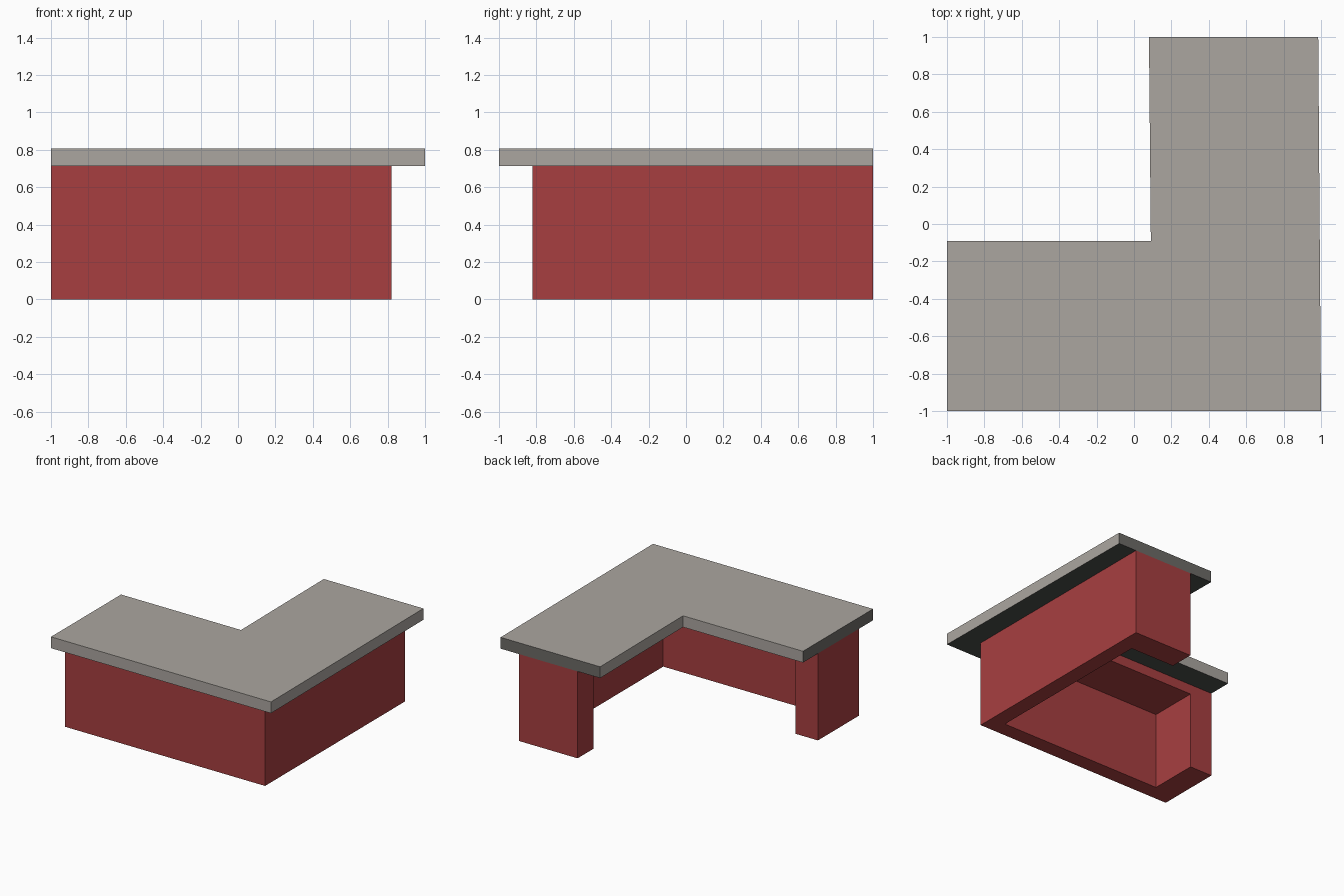
import bpy, bmesh

if "Cube" in bpy.data.objects:
    bpy.data.objects.remove(bpy.data.objects["Cube"])


def material(name, r, g, b):
    # sRGB 0-255 to linear diffuse colour
    lin = lambda v: ((v / 255 + 0.055) / 1.055) ** 2.4
    m = bpy.data.materials.new(name)
    m.diffuse_color = (lin(r), lin(g), lin(b), 1)
    m.use_nodes = True
    m.node_tree.nodes["Principled BSDF"].inputs["Base Color"].default_value = m.diffuse_color
    return m


def prism(name, outline, z0, z1, mats, rule=None):
    # Extrude a flat counter-clockwise outline from z0 to z1
    bm = bmesh.new()
    base = bm.faces.new([bm.verts.new((x, y, z0)) for x, y in outline])
    top = bmesh.ops.extrude_face_region(bm, geom=[base], use_keep_orig=True)["geom"]
    for v in top:
        if isinstance(v, bmesh.types.BMVert):
            v.co.z = z1
    bmesh.ops.recalc_face_normals(bm, faces=bm.faces)
    if rule:
        for f in bm.faces:
            f.material_index = rule(f)
    me = bpy.data.meshes.new(name)
    bm.to_mesh(me)
    bm.free()
    for m in mats:
        me.materials.append(m)
    ob = bpy.data.objects.new(name, me)
    bpy.context.collection.objects.link(ob)
    return ob


red = material("red panel", 167, 63, 64)
stone = material("grey worktop", 171, 166, 160)
end_grey = material("worktop end grey", 109, 107, 103)
under = material("dark underside", 76, 79, 76)

OUT, IN, BACK = 0.82, 0.69, 0.285   # outer wall, inner wall, open back edge
END = 0.795                         # inner face of the end panels
SHELF, TOP, SLAB = 0.633, 0.714, 0.807

# C-shaped panel walls: outer corner walls with a return at each end
prism("base_walls", [
    (-1, -OUT), (OUT, -OUT), (OUT, 1), (BACK, 1), (BACK, END), (IN, END),
    (IN, -IN), (-END, -IN), (-END, -BACK), (-1, -BACK)], 0, TOP, [red])

# Red deck bridging the walls under the worktop
prism("base_deck", [
    (-END, -IN), (IN, -IN), (IN, END), (BACK, END), (BACK, -BACK),
    (-END, -BACK)], SHELF, TOP, [red])


def slab_colour(f):
    # dark underside, darker cut ends on the two wings
    c = f.calc_center_median()
    if f.normal.z < -0.5:
        return 2
    return 1 if c.y > 0.99 or c.x < -0.99 else 0


# L-shaped worktop, very slightly tapered toward the back
prism("worktop", [
    (-1, -1), (1, -1), (0.985, 1), (0.08, 1), (0.09, -0.09), (-1, -0.09)],
    TOP, SLAB, [stone, end_grey, under], slab_colour)
